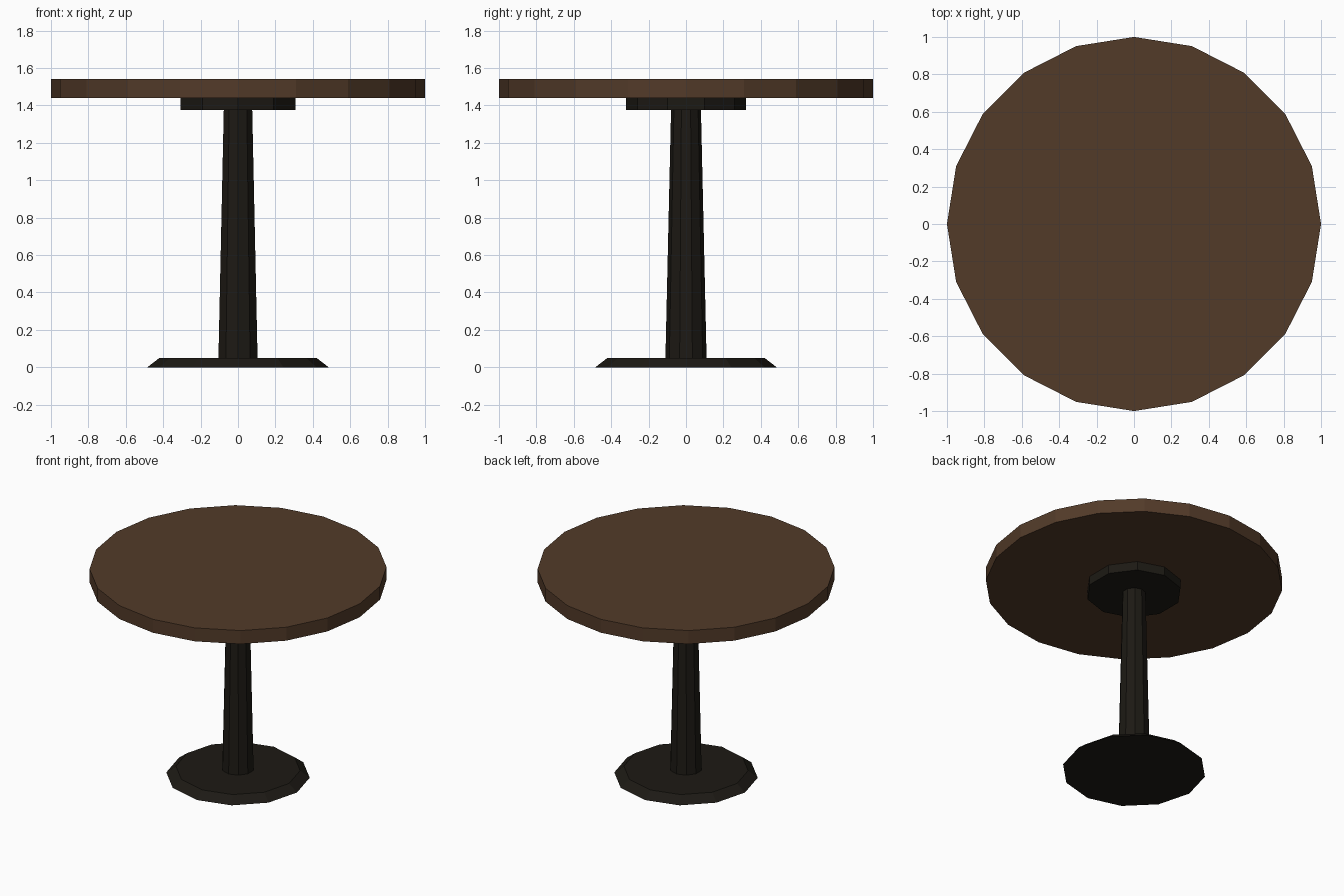
import bpy

if "Cube" in bpy.data.objects:
    bpy.data.objects.remove(bpy.data.objects["Cube"])


def material(name, rgb):
    m = bpy.data.materials.new(name)
    m.diffuse_color = (*rgb, 1.0)
    m.use_nodes = True
    m.node_tree.nodes["Principled BSDF"].inputs["Base Color"].default_value = m.diffuse_color
    return m


def frustum(name, sides, r_bottom, r_top, z0, z1, mat):
    # Flat-faced solid with a corner on the +y axis
    bpy.ops.mesh.primitive_cone_add(vertices=sides, radius1=r_bottom, radius2=r_top,
                                    depth=z1 - z0, location=(0, 0, (z0 + z1) / 2))
    ob = bpy.context.object
    ob.name = name
    ob.data.materials.append(mat)
    return ob


wood = material("brown_wood", (0.085, 0.043, 0.022))
dark = material("dark_metal", (0.012, 0.010, 0.007))

# Round top
frustum("table_top", 20, 1.0, 1.0, 1.44, 1.54, wood)
# Mounting plate under the top
frustum("mounting_plate", 10, 0.322, 0.322, 1.375, 1.44, dark)
# Tapered column
frustum("column", 10, 0.11, 0.08, 0.05, 1.375, dark)
# Bevelled foot
frustum("base", 12, 0.485, 0.42, 0.0, 0.05, dark)
